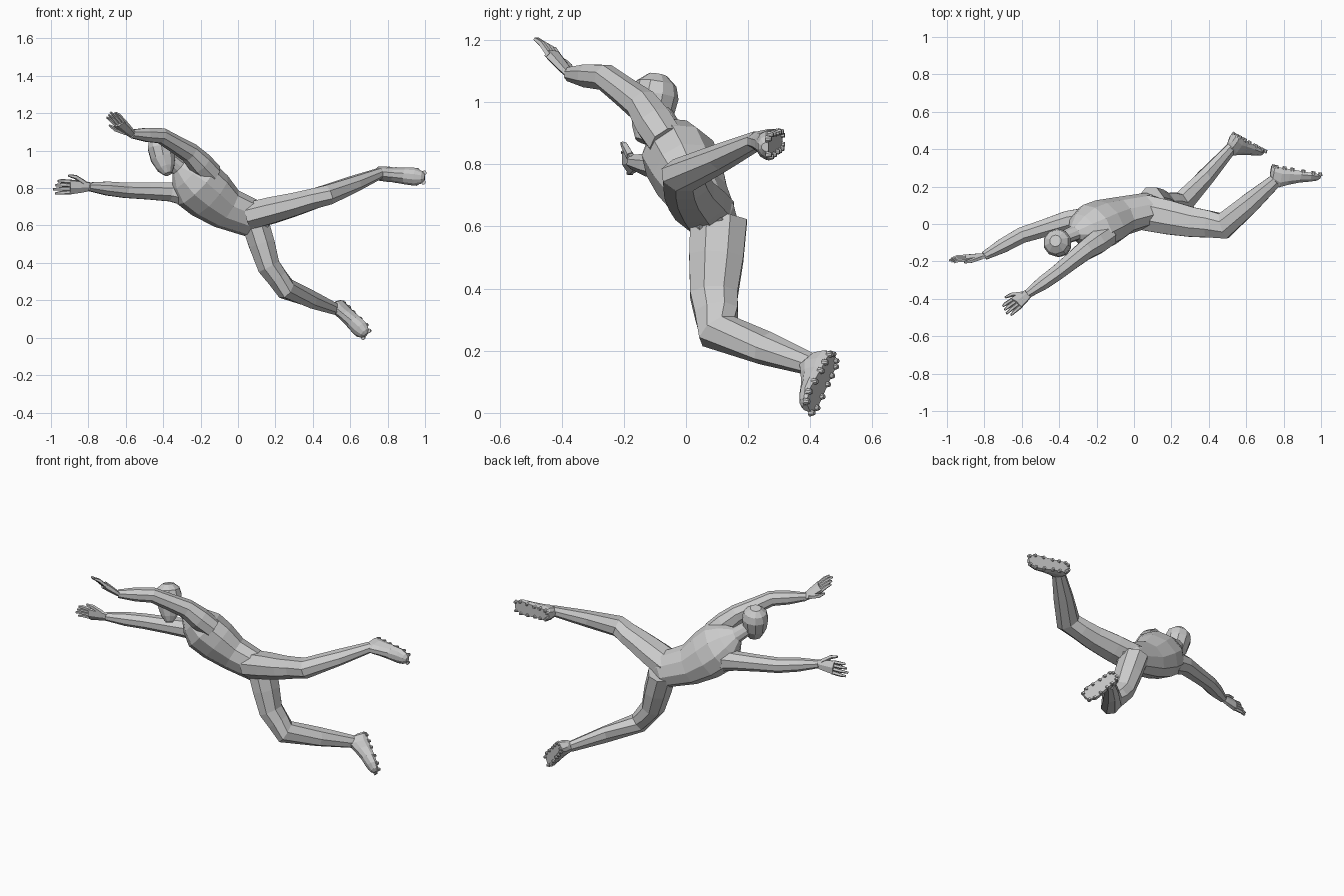
import bpy, bmesh, math
from mathutils import Vector as V

if "Cube" in bpy.data.objects:
    bpy.data.objects.remove(bpy.data.objects["Cube"])


def make(name, rings):
    """Closed flat-shaded loft through rings of points."""
    bm = bmesh.new()
    vs = [[bm.verts.new(p) for p in r] for r in rings]
    n = len(vs[0])
    for a, b in zip(vs, vs[1:]):
        for i in range(n):
            bm.faces.new((a[i], a[(i + 1) % n], b[(i + 1) % n], b[i]))
    bm.faces.new(vs[0])
    bm.faces.new(vs[-1])
    bmesh.ops.recalc_face_normals(bm, faces=bm.faces)
    me = bpy.data.meshes.new(name)
    bm.to_mesh(me)
    bm.free()
    ob = bpy.data.objects.new(name, me)
    bpy.context.collection.objects.link(ob)
    return ob


def tube(name, centres, radii, ref, n=8, flat=1.0):
    """Loft along a path; radius along ref, times flat across it."""
    cs = [V(c) for c in centres]
    rings = []
    for i, c in enumerate(cs):
        t = V((0, 0, 0))
        if i:
            t += (c - cs[i - 1]).normalized()
        if i < len(cs) - 1:
            t += (cs[i + 1] - c).normalized()
        t.normalize()
        u = V(ref)
        u = (u - t * u.dot(t)).normalized()
        w = t.cross(u) * flat
        angles = [math.tau * (k + .5) / n for k in range(n)]
        rings.append([c + (u * math.cos(a) + w * math.sin(a)) * radii[i] * 1.05 for a in angles])
    return make(name, rings)


def limb(name, joints, radii, ref, flat):
    """Tube through the joints, with a ring halfway along each bone."""
    js = [V(j) for j in joints]
    path = [js[0]]
    for a, b in zip(js, js[1:]):
        path += [(a + b) / 2, b]
    return tube(name, path, radii, ref, 8, flat)


def hand(side, wrist, d, w, thumb):
    """Flat palm, four fingers and a thumb on the given side of w."""
    o, d, w = V(wrist), V(d).normalized(), V(w)
    w = (w - d * w.dot(d)).normalized()
    up = d.cross(w)

    def P(a, b, c=0):
        return o + d * a + w * b + up * c
    tube(side + "_palm", [P(-.02, 0), P(.03, 0), P(.1, 0)], (.022, .033, .042), w, 6, .5)
    for k in range(4):
        b = (k - 1.5) * .02
        tip = .19 - .012 * abs(k - 1.5 + .5 * thumb)
        tube(f"{side}_finger_{k}", [P(.09, b), P(.145, b * 1.1, .006), P(tip, b * 1.15)],
             (.011, .01, .006), w, 5)
    tube(side + "_thumb", [P(.02, thumb * .02), P(.07, thumb * .055), P(.11, thumb * .065)],
         (.014, .012, .006), w, 5)


def foot(side, heel, toe, normal):
    """Shoe lofted from heel to toe over a flat sole, with studs round the rim."""
    h, f, n = V(heel), V(toe) - V(heel), V(normal)
    n = (n - f * n.dot(f) / f.length_squared).normalized()
    s = f.normalized().cross(n)
    ts = (0, .06, .22, .38, .6, .8, .94, 1)
    widths = (.02, .036, .04, .04, .045, .048, .034, .015)
    heights = (.05, .085, .105, .085, .062, .048, .036, .022)
    half = ((.85, 0), (1, .3), (.75, .75), (.3, 1))
    prof = [*half, *((-a, b) for a, b in reversed(half))]
    make(side + "_shoe", [[h + f * t + s * w * a - n * ht * b for a, b in prof]
                          for t, w, ht in zip(ts, widths, heights)])
    for i in range(7):
        for sg in (-1, 1):
            c = h + f * (ts[i] + .04) + s * sg * widths[i] * .75
            tube(f"{side}_stud_{i}_{sg}", [c - n * .008, c + n * .01], (.012, .007), f)


# torso from crotch to neck, with limbs fused on
body = tube("body", [(.15, .09, .59), (.09, .08, .63), (-.06, .045, .69), (-.15, .01, .76),
                     (-.22, -.02, .82), (-.275, -.035, .87), (-.32, -.05, .91), (-.38, -.075, .96)],
            (.055, .1, .115, .14, .145, .105, .045, .04), (.5, -.45, .75), 10, .8)
arm_r = (.06, .063, .053, .046, .042, .038, .023)
leg_r = (.075, .072, .063, .057, .055, .043, .028)
limbs = [
    limb("upper_arm", [(-.14, -.06, .87), (-.26, -.14, .99), (-.41, -.26, 1.08),
                       (-.57, -.375, 1.09)], arm_r, (0, 0, 1), 1),
    limb("lower_arm", [(-.22, .02, .76), (-.36, .015, .78), (-.6, -.06, .788),
                       (-.8, -.17, .808)], arm_r, (0, 0, 1), 1.05),
    limb("upper_leg", [(.06, .06, .65), (.31, .01, .715), (.48, -.01, .765),
                       (.76, .235, .88)], leg_r, (0, 0, 1), 1.3),
    limb("lower_leg", [(.09, .105, .62), (.165, .09, .38), (.255, .105, .262),
                       (.52, .405, .155)], leg_r, (1, 0, .3), 1.25),
]
bpy.context.view_layer.objects.active = body
for ob in limbs:
    m = body.modifiers.new("join", 'BOOLEAN')
    m.operation, m.solver, m.object = 'UNION', 'EXACT', ob
    bpy.ops.object.modifier_apply(modifier=m.name)
    bpy.data.objects.remove(ob)

# head, chin to crown
tube("head", [(-.375, -.145, .875), (-.385, -.13, .905), (-.4, -.11, .96), (-.41, -.1, 1.02),
              (-.415, -.095, 1.06), (-.42, -.09, 1.087)],
     (.02, .045, .066, .073, .062, .03), (1, 0, 0), 10)

hand("upper", (-.57, -.375, 1.09), (-.62, -.5, .57), (.7, -.6, .3), -1)
hand("lower", (-.8, -.17, .808), (-.98, -.15, -.02), (0, -.3, .95), 1)
foot("upper", (.735, .31, .88), (1.0, .265, .856), (.18, .98, 0))
foot("lower", (.535, .48, .185), (.69, .395, .015), (.45, .85, 0))
